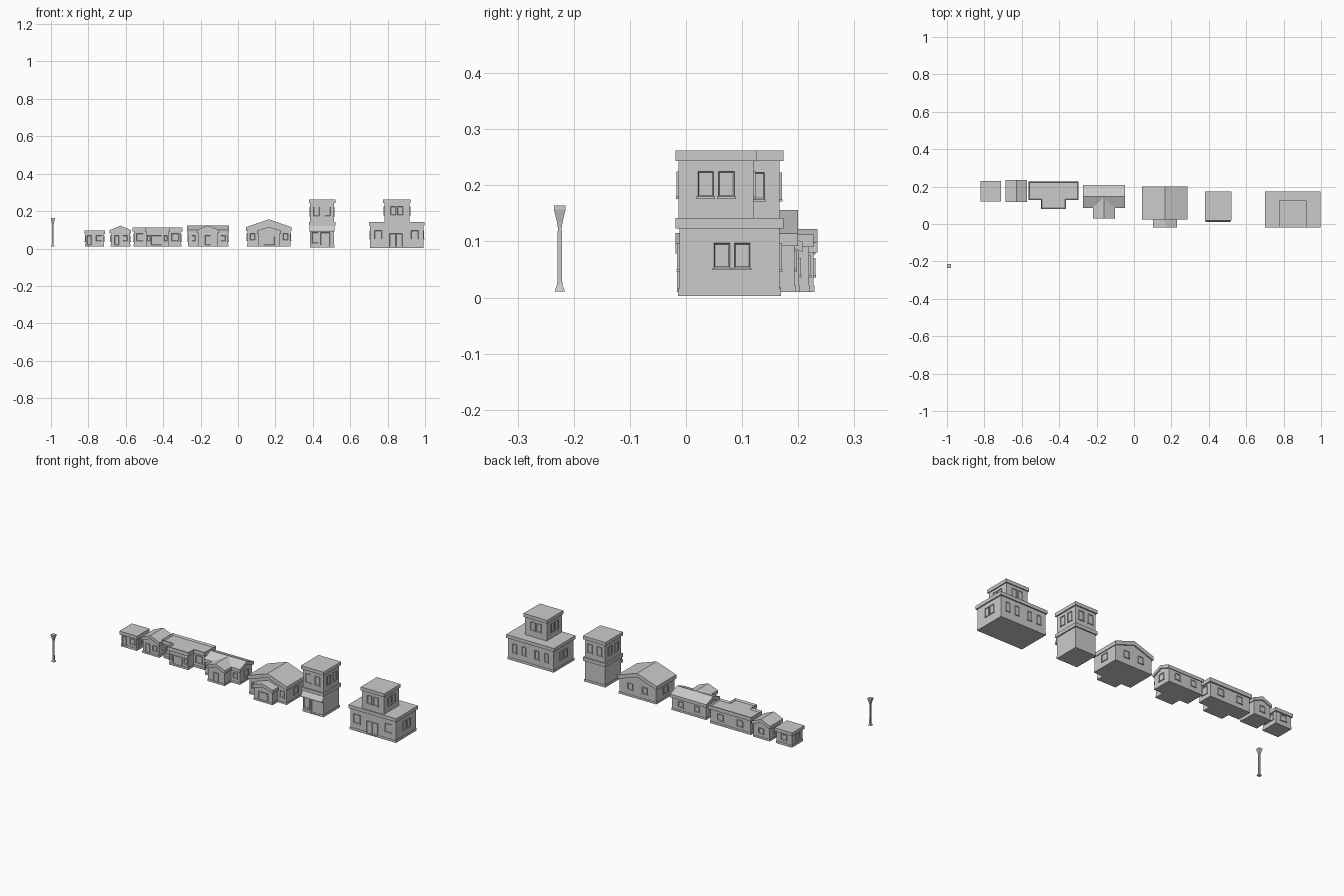
import bpy, bmesh
from math import pi, cos, sin

if "Cube" in bpy.data.objects:
    bpy.data.objects.remove(bpy.data.objects["Cube"])


def finish(name, bm):
    bmesh.ops.recalc_face_normals(bm, faces=bm.faces[:])
    me = bpy.data.meshes.new(name)
    bm.to_mesh(me)
    bm.free()
    ob = bpy.data.objects.new(name, me)
    bpy.context.collection.objects.link(ob)
    return ob


def extrude(name, pts, axis, a0, a1, rim=0):
    """Extrude a 2D profile along an axis; rim sinks the far cap inside a border."""
    place = {'x': lambda u, v, a: (a, u, v),
             'y': lambda u, v, a: (u, a, v),
             'z': lambda u, v, a: (u, v, a)}[axis]
    bm = bmesh.new()
    lo = [bm.verts.new(place(u, v, a0)) for u, v in pts]
    hi = [bm.verts.new(place(u, v, a1)) for u, v in pts]
    n = len(pts)
    bm.faces.new(lo)
    cap = bm.faces.new(hi)
    for i in range(n):
        bm.faces.new((lo[i], lo[(i + 1) % n], hi[(i + 1) % n], hi[i]))
    if rim:
        bmesh.ops.recalc_face_normals(bm, faces=bm.faces[:])
        bmesh.ops.inset_region(bm, faces=[cap], thickness=rim)
        bmesh.ops.translate(bm, verts=cap.verts[:],
                            vec=cap.normal * -(0.01 if axis == 'z' else 0.003))
    return finish(name, bm)


def rect(x0, x1, y0, y1, grow=0):
    return [(x0 - grow, y0 - grow), (x1 + grow, y0 - grow),
            (x1 + grow, y1 + grow), (x0 - grow, y1 + grow)]


def box(name, x0, x1, y0, y1, z0, z1, grow=0):
    return extrude(name, rect(x0, x1, y0, y1, grow), 'z', z0, z1)


def opening(name, face, plane, u, w, z0, z1, sill=True):
    """Framed door or window on a wall: f, b, l or r."""
    axis = 'y' if face in 'fb' else 'x'
    s = -1 if face in 'fl' else 1
    extrude(name, rect(u - w / 2, u + w / 2, z0, z1), axis,
            plane - s * 0.004, plane + s * 0.004, rim=0.003)
    if sill:
        extrude(name + "_sill", rect(u - w / 2 - 0.003, u + w / 2 + 0.003, z0 - 0.004, z0),
                axis, plane - s * 0.002, plane + s * 0.005)


def openings(name, specs):
    for i, s in enumerate(specs):
        opening(f"{name}_{i}", *s)


def flat_block(name, x0, x1, y0, y1, z0, z1, slab=0.019, over=0.007, base=True):
    """Walls inset under a flat overhanging slab; bounds are those of the slab."""
    box(name + "_walls", x0, x1, y0, y1, z0, z1 - slab, -over)
    box(name + "_roof_slab", x0, x1, y0, y1, z1 - slab, z1)
    if base:
        box(name + "_plinth", x0, x1, y0, y1, z0, z0 + 0.013, -over + 0.002)


def gable_block(name, axis, c, h, a0, a1, eave, ridge, t=0.018, over=0.007, z0=0.01, back=True):
    """Pentagon walls under a thick pitched roof, ridge along the axis."""
    w = h - over
    e = eave - t + 0.004
    b1 = a1 - (over if back else 0)
    extrude(name + "_roof", [(c - h, eave - t), (c - h, eave), (c, ridge),
                             (c + h, eave), (c + h, eave - t), (c, ridge - t)], axis, a0, a1)
    extrude(name + "_walls", [(c - w, z0), (c + w, z0), (c + w, e), (c, ridge - t + 0.003),
                              (c - w, e)], axis, a0 + over, b1)
    w += 0.002
    extrude(name + "_plinth", rect(c - w, c + w, z0, z0 + 0.011), axis,
            a0 + over - 0.002, b1 + (0.002 if back else 0))


# Lamp post: square stacked rings
bm = bmesh.new()
prev = None
for r, z in [(.009, .011), (.0075, .016), (.0045, .023), (.0035, .125), (.005, .135),
             (.0105, .157), (.0105, .164)]:
    ring = [bm.verts.new((-.99 + r * 2 ** .5 * cos(pi / 4 + k * pi / 2),
                          -.225 + r * 2 ** .5 * sin(pi / 4 + k * pi / 2), z)) for k in range(4)]
    if prev:
        for k in range(4):
            bm.faces.new((prev[k], prev[(k + 1) % 4], ring[(k + 1) % 4], ring[k]))
    else:
        bm.faces.new(ring)
    prev = ring
bm.faces.new(prev)
finish("lamp_post", bm)

# Small flat-roofed hut
flat_block("hut", -.822, -.712, .12, .231, .01, .096)
openings("hut_opening", [
    ('f', .127, -.795, .024, .02, .07, False), ('f', .127, -.744, .03, .04, .07),
    ('r', -.719, .155, .024, .04, .07), ('r', -.719, .195, .024, .04, .07),
    ('b', .224, -.767, .035, .04, .07), ('l', -.815, .175, .035, .04, .07)])

# Small gabled cottage
gable_block("cottage", 'y', -.629, .058, .118, .234, .098, .122)
openings("cottage_opening", [
    ('f', .125, -.648, .024, .02, .07, False), ('f', .125, -.604, .024, .04, .07),
    ('r', -.578, .176, .03, .04, .07), ('l', -.68, .176, .03, .04, .07),
    ('b', .227, -.629, .03, .04, .07)])

# T-shaped hall with a parapet roof
def tee(g):
    return [(-.564 - g, .128 - g), (-.497 - g, .128 - g), (-.497 - g, .08 - g),
            (-.364 + g, .08 - g), (-.364 + g, .128 - g), (-.297 + g, .128 - g),
            (-.297 + g, .227 + g), (-.564 - g, .227 + g)]


extrude("hall_walls", tee(-.008), 'z', .01, .09)
extrude("hall_plinth", tee(-.006), 'z', .01, .022)
extrude("hall_parapet", tee(0), 'z', .09, .112, rim=.007)
openings("hall_opening", [
    ('f', .088, -.436, .056, .02, .07, False), ('f', .136, -.525, .036, .04, .08),
    ('f', .136, -.336, .04, .04, .08), ('f', .088, -.478, .018, .04, .07),
    ('f', .088, -.386, .018, .04, .07), ('r', -.305, .178, .04, .04, .08),
    ('l', -.556, .178, .04, .04, .08), ('b', .219, -.49, .035, .04, .075),
    ('b', .219, -.37, .035, .04, .075)])

# Cross-gabled house
gable_block("cross_house", 'x', .147, .061, -.273, -.047, .099, .123)
gable_block("cross_house_wing", 'y', -.161, .059, .03, .147, .099, .122, back=False)
openings("cross_house_opening", [
    ('f', .037, -.161, .03, .02, .07, False), ('f', .093, -.237, .02, .04, .07),
    ('f', .093, -.08, .024, .04, .07), ('r', -.054, .147, .035, .04, .075),
    ('l', -.266, .147, .035, .04, .075), ('b', .201, -.21, .03, .04, .07),
    ('b', .201, -.11, .03, .04, .07)])

# Large gabled house with front porch
gable_block("big_house", 'y', .165, .122, .025, .2, .114, .156, t=.022)
gable_block("porch", 'y', .166, .064, -.019, .036, .096, .115, back=False)
openings("big_house_opening", [
    ('f', -.012, .166, .056, .02, .065, False), ('f', .032, .078, .026, .045, .08),
    ('f', .032, .254, .026, .045, .08), ('r', .28, .112, .04, .045, .08),
    ('l', .05, .112, .04, .045, .08), ('b', .193, .12, .03, .05, .085),
    ('b', .193, .21, .03, .05, .085)])

# Two-storey shop with awning
flat_block("shop_ground_floor", .379, .52, .018, .174, .005, .142)
flat_block("shop_upper_floor", .379, .52, .018, .174, .142, .262, base=False)
extrude("shop_awning", [(.026, .122), (.011, .098), (.011, .09), (.026, .09)], 'x', .383, .516)
specs = [('f', .025, .412, .034, .03, .085), ('f', .025, .466, .05, .01, .085, False)]
for u in (.42, .479):
    specs += [('f', .025, u, .03, .175, .223), ('b', .167, u, .03, .175, .223)]
for u in (.07, .125):
    specs += [('r', .513, u, .03, .175, .223), ('l', .386, u, .03, .175, .223)]
openings("shop_opening", specs)

# Large corner building with a setback tower
flat_block("main_building", .7, .998, -.019, .174, .003, .142)
flat_block("main_tower", .776, .923, -.019, .126, .142, .262, over=.006, base=False)
specs = [('f', -.012, .827, .034, .01, .08, False), ('f', -.012, .862, .034, .01, .08, False)]
for u in (.75, .945):
    specs.append(('f', -.012, u, .04, .05, .097))
for u in (.75, .81, .89, .948):
    specs.append(('b', .167, u, .024, .05, .097))
for u in (.064, .1):
    specs += [('r', .991, u, .028, .053, .097), ('l', .707, u, .028, .053, .097)]
for u in (.035, .072):
    specs += [('r', .917, u, .028, .18, .225), ('l', .782, u, .028, .18, .225)]
for u in (.83, .868):
    specs += [('f', -.013, u, .028, .18, .225), ('b', .12, u, .028, .18, .225)]
openings("main_opening", specs)
